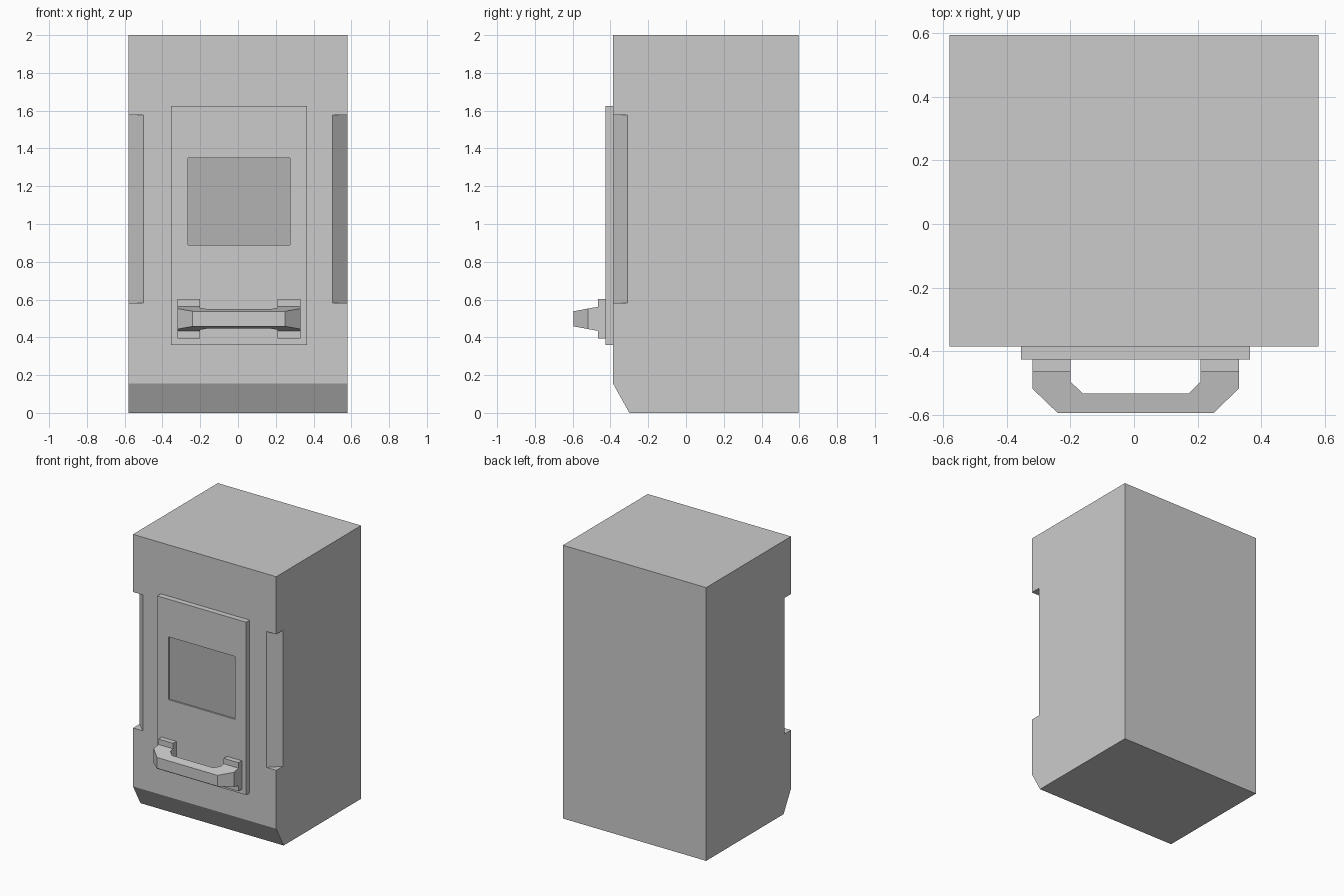
import bpy, bmesh

if "Cube" in bpy.data.objects:
    bpy.data.objects.remove(bpy.data.objects["Cube"])


def mesh_object(name, bm):
    bmesh.ops.recalc_face_normals(bm, faces=bm.faces)
    me = bpy.data.meshes.new(name)
    bm.to_mesh(me)
    bm.free()
    ob = bpy.data.objects.new(name, me)
    bpy.context.collection.objects.link(ob)
    return ob


def prism(name, lower, upper):
    """Solid between two matching outlines of 3D points."""
    bm = bmesh.new()
    a = [bm.verts.new(p) for p in lower]
    b = [bm.verts.new(p) for p in upper]
    bm.faces.new(a)
    bm.faces.new(b)
    for i in range(len(a)):
        j = (i + 1) % len(a)
        bm.faces.new((a[i], a[j], b[j], b[i]))
    return mesh_object(name, bm)


def box(name, x, y, z):
    outline = [(x[0], y[0]), (x[1], y[0]), (x[1], y[1]), (x[0], y[1])]
    return prism(name, [(*p, z[0]) for p in outline], [(*p, z[1]) for p in outline])


def cut(target, cutter):
    cutter.hide_render = True
    mod = target.modifiers.new("cut", 'BOOLEAN')
    mod.operation, mod.solver, mod.object = 'DIFFERENCE', 'EXACT', cutter
    bpy.context.view_layer.objects.active = target
    bpy.ops.object.modifier_apply(modifier=mod.name)
    bpy.data.objects.remove(cutter)


FRONT, BACK, DOOR, PAD = -0.386, 0.595, -0.427, -0.465

# Cabinet body: side profile with a bevelled toe, extruded across x
side = [(FRONT, 0.155), (-0.30, 0), (BACK, 0), (BACK, 2), (FRONT, 2)]
body = prism("cabinet_body", [(-0.58, *p) for p in side], [(0.58, *p) for p in side])

# Chamfered slots on both front vertical edges
for s in (-1, 1):
    tri = [(s * 0.42, FRONT - 0.076), (s * 0.66, FRONT + 0.152), (s * 0.66, FRONT - 0.076)]
    cut(body, prism("slot_cutter", [(*p, 0.583) for p in tri], [(*p, 1.578) for p in tri]))

# Door with a shallow window recess
door = box("door", (-0.355, 0.365), (DOOR, FRONT), (0.36, 1.625))
WX, WZ = (-0.265, 0.275), (0.89, 1.35)
cut(door, box("window_cutter", WX, (DOOR - 0.1, DOOR + 0.02), WZ))
window = box("window", WX, (DOOR + 0.012, DOOR + 0.02), WZ)
mat = bpy.data.materials.new("dark_window")
mat.diffuse_color = (0.45, 0.45, 0.45, 1)
mat.use_nodes = True
mat.node_tree.nodes["Principled BSDF"].inputs["Base Color"].default_value = mat.diffuse_color
window.data.materials.append(mat)

# Handle mounting pads
CX = 0.005
for label, s in (("left", -1), ("right", 1)):
    xs = sorted((CX + s * 0.325, CX + s * 0.205))
    box(f"{label}_handle_pad", xs, (PAD, DOOR), (0.393, 0.602))

# Handle bar: mirrored plan outline, getting thinner towards the front
half = [(0.325, PAD), (0.325, -0.518), (0.245, -0.595),
        (0.205, PAD), (0.205, -0.496), (0.167, -0.533)]
outer, inner = half[:3], half[3:]
plan = outer + [(-x, y) for x, y in outer[::-1]] + [(-x, y) for x, y in inner] + inner[::-1]


def level(sign):
    return [(CX + x, y, 0.498 + sign * (0.064 - 0.024 * (PAD - y) / 0.13)) for x, y in plan]


handle = prism("handle_bar", level(-1), level(1))
